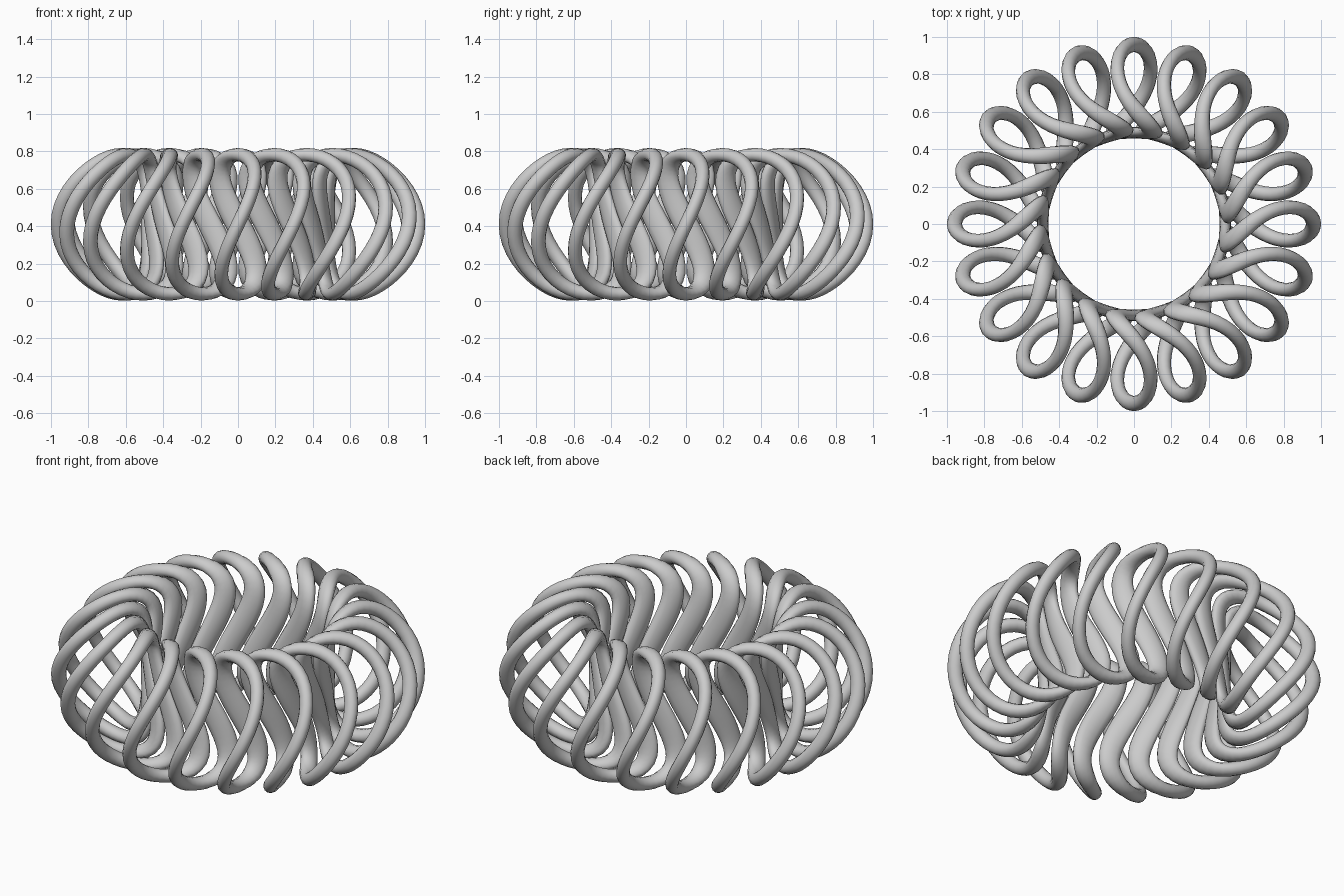
import bpy
from math import sin, cos, pi
from mathutils import Vector

if "Cube" in bpy.data.objects:
    bpy.data.objects.remove(bpy.data.objects["Cube"])

LOOPS, POINTS, SIDES = 20, 48, 12
MID_Z, HALF_Z = 0.41, 0.372


def profile(t):
    """Radius and height: round outside, nearly straight inner wall."""
    c = cos(t)
    return 0.62 + 0.236 * c + 0.104 * c * c, MID_Z + HALF_Z * sin(t)


def centre(t):
    """Twisted loop facing +x; also returns its azimuth."""
    r, z = profile(t)
    sway = 0.094 - 0.006 * cos(t)
    a = sway * sin(2 * t) / r
    return Vector((r * cos(a), r * sin(a), z)), a


def section(t):
    """One tube ring, flattened and widened on the inner wall."""
    p, a = centre(t)
    e = 0.001
    tangent = (centre(t + e)[0] - centre(t - e)[0]).normalized()
    (r0, z0), (r1, z1) = profile(t - e), profile(t + e)
    nr, nz = z1 - z0, r0 - r1
    normal = Vector((nr * cos(a), nr * sin(a), nz)).normalized()
    side = tangent.cross(normal)
    w = (1 - cos(t)) / 2
    thick = 0.041 - 0.010 * w
    wide = 0.036 + 0.029 * w ** 2
    return [p + normal * (thick * cos(2 * pi * j / SIDES))
            + side * (wide * sin(2 * pi * j / SIDES)) for j in range(SIDES)]


# one twisted loop of tube
verts, faces = [], []
for i in range(POINTS):
    verts += section(2 * pi * i / POINTS)
    n = (i + 1) % POINTS
    for j in range(SIDES):
        k = (j + 1) % SIDES
        faces.append((i * SIDES + j, i * SIDES + k, n * SIDES + k, n * SIDES + j))
mesh = bpy.data.meshes.new("coil_loop")
mesh.from_pydata(verts, [], faces)
mesh.shade_smooth()

# repeat the loop around the ring
for k in range(LOOPS):
    loop = bpy.data.objects.new("coil_loop", mesh)
    loop.rotation_euler.z = 2 * pi * k / LOOPS
    bpy.context.collection.objects.link(loop)
